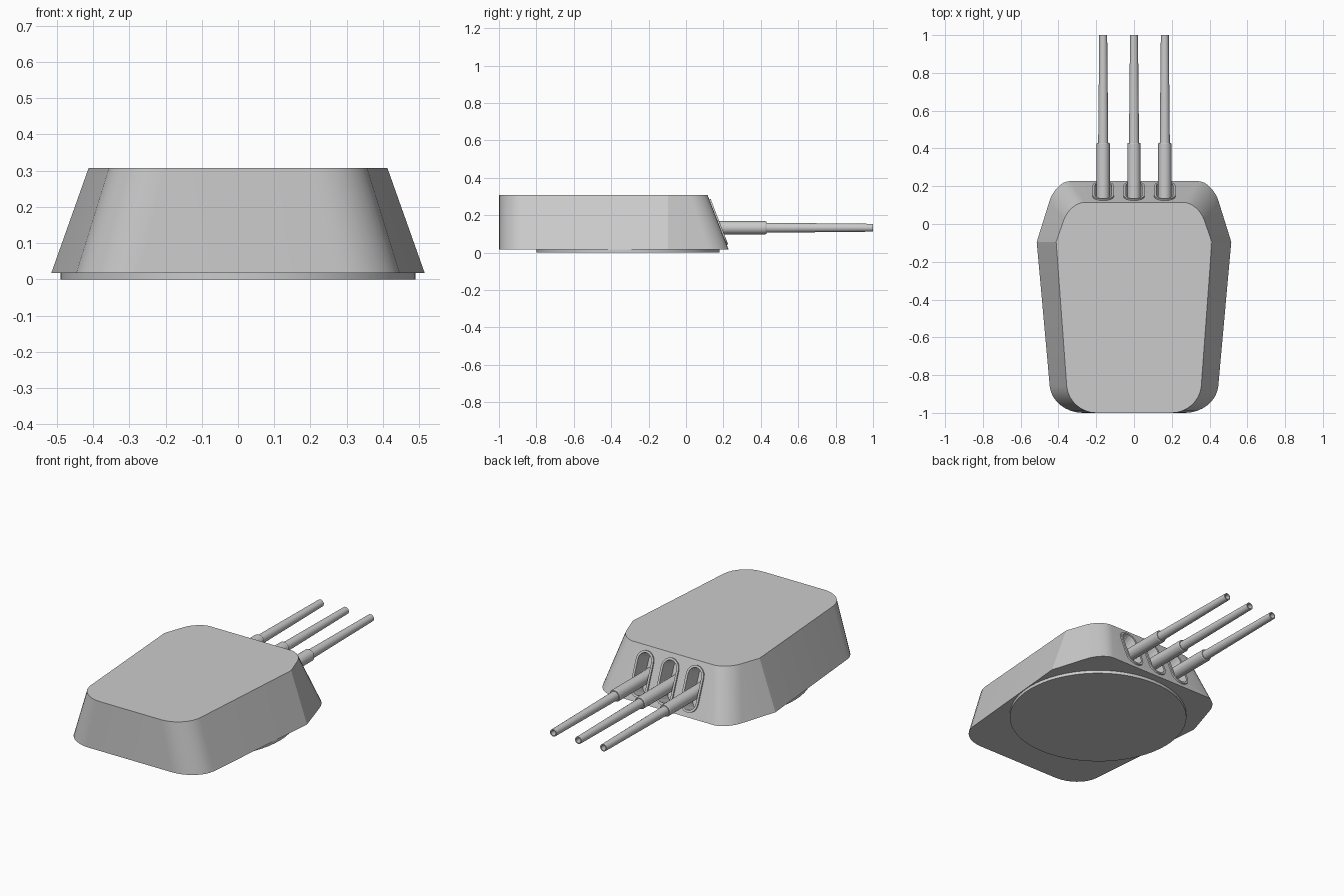
import bpy, bmesh, math
from mathutils import Matrix, Vector

cube = bpy.data.objects.get("Cube")
if cube:
    bpy.data.objects.remove(cube, do_unlink=True)

gray = bpy.data.materials.new("plain gray")
gray.use_nodes = True
GRAY = (0.6, 0.6, 0.6, 1)
gray.diffuse_color = GRAY
gray.node_tree.nodes["Principled BSDF"].inputs["Base Color"].default_value = GRAY


def skin(name, rings, caps=True, closed=False, angle=20):
    """Join matching point rings into a surface, capped or closed on itself."""
    bm = bmesh.new()
    loops = [[bm.verts.new(p) for p in ring] for ring in rings]
    n = len(loops[0])
    pairs = list(zip(loops, loops[1:]))
    if closed:
        pairs.append((loops[-1], loops[0]))
    for a, b in pairs:
        for i in range(n):
            j = (i + 1) % n
            bm.faces.new((a[i], a[j], b[j], b[i]))
    if caps and not closed:
        bm.faces.new(loops[0][::-1])
        bm.faces.new(loops[-1])
    bmesh.ops.recalc_face_normals(bm, faces=bm.faces)
    mesh = bpy.data.meshes.new(name)
    bm.to_mesh(mesh)
    bm.free()
    mesh.materials.append(gray)
    obj = bpy.data.objects.new(name, mesh)
    bpy.context.collection.objects.link(obj)
    smooth(obj, angle)
    return obj


def smooth(obj, angle):
    bpy.ops.object.select_all(action='DESELECT')
    obj.select_set(True)
    bpy.context.view_layer.objects.active = obj
    bpy.ops.object.shade_smooth_by_angle(angle=math.radians(angle))


def bend(a, corner, b, steps=8):
    """Rounded corner from a to b."""
    a, c, b = Vector(a), Vector(corner), Vector(b)
    pts = []
    for i in range(steps + 1):
        t = math.pi / 2 * i / steps
        pts.append(c + (a - c) * (1 - math.sin(t)) + (b - c) * (1 - math.cos(t)))
    return pts


def outline(front, side, back, z):
    half = bend(*front) + [Vector(side)] + bend(*back)
    return [(p.x, p.y, z) for p in half] + [(-p.x, p.y, z) for p in reversed(half)]


def circle(r, y, x, z, n=24):
    return [(x + r * math.cos(2 * math.pi * i / n), y,
             z + r * math.sin(2 * math.pi * i / n)) for i in range(n)]


# Sloped turret housing
bottom = outline([(0.27, -1), (0.433, -1), (0.446, -0.86)], (0.515, -0.095),
                 [(0.448, 0.12), (0.415, 0.227), (0.34, 0.227)], 0.018)
top = outline([(0.2, -1), (0.343, -1), (0.356, -0.86)], (0.412, -0.095),
              [(0.372, 0.02), (0.34, 0.115), (0.26, 0.115)], 0.308)
housing = skin("turret_housing", [bottom, top], angle=15)

# Round turntable below the housing
skin("turntable", [[(0.49 * math.cos(t), -0.31 + 0.49 * math.sin(t), z)
                    for t in [2 * math.pi * i / 64 for i in range(64)]]
                   for z in (0, 0.02)])

# Frame lying on the sloped gun face
slope = Vector((0, -0.112, 0.29)).normalized()
normal = Vector((0, 0.29, 0.112)).normalized()
face = Matrix((Vector((-1, 0, 0)), slope, normal)).transposed()


def stadium(x, half_width, half_length, height, n=8):
    pts = []
    for end in (1, -1):
        for i in range(n + 1):
            t = math.pi * i / n
            local = Vector((end * half_width * math.cos(t),
                            end * (half_length - half_width + half_width * math.sin(t)), height))
            pts.append(Vector((x, 0.171, 0.163)) + face @ local)
    return pts


GUN_Z = 0.133
for side, x in (("right", -0.163), ("middle", 0), ("left", 0.163)):
    # Slot cut in the gun face, with a thin raised rim
    cutter = skin("slot_cutter", [stadium(x, 0.043, 0.117, h) for h in (-0.1, 0.05)])
    cutter.hide_render = True
    cut = housing.modifiers.new("slot", 'BOOLEAN')
    cut.operation, cut.solver, cut.object = 'DIFFERENCE', 'EXACT', cutter
    bpy.context.view_layer.objects.active = housing
    bpy.ops.object.modifier_apply(modifier=cut.name)
    bpy.data.objects.remove(cutter, do_unlink=True)
    skin(side + "_slot_rim", [stadium(x, w, l, h) for w, l, h in (
        (0.056, 0.13, -0.005), (0.056, 0.13, 0.008),
        (0.043, 0.117, 0.008), (0.043, 0.117, -0.005))], closed=True, angle=30)

    # Thick sleeve and tapered barrel with a hollow muzzle
    skin(side + "_gun_sleeve", [circle(r, y, x, GUN_Z) for r, y in (
        (0.035, 0.07), (0.035, 0.425), (0.032, 0.43))], angle=30)
    skin(side + "_gun_barrel", [circle(r, y, x, GUN_Z) for r, y in (
        (0.027, 0.4), (0.021, 1), (0.015, 1), (0.015, 0.9))], angle=30)

smooth(housing, 15)
